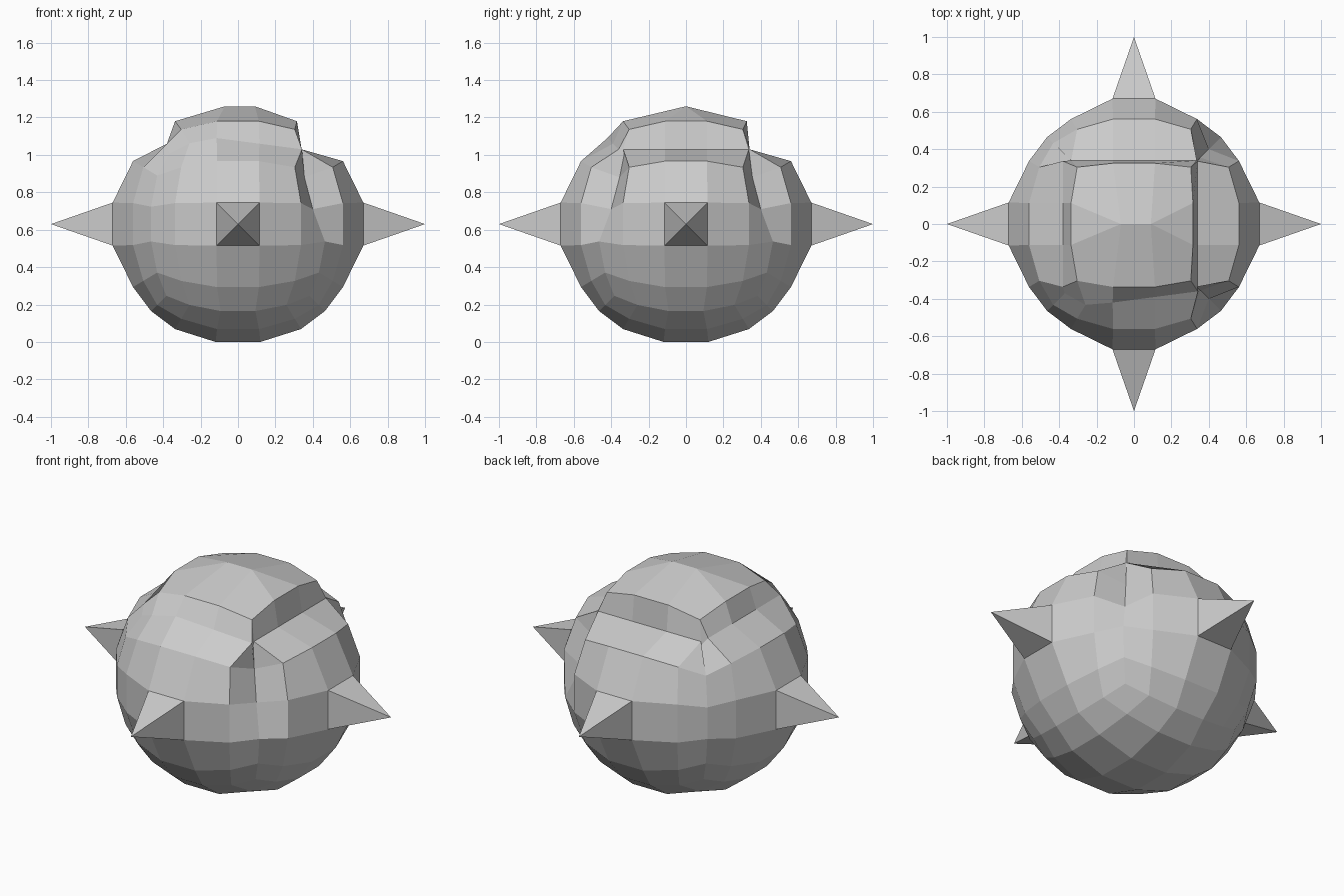
import bpy, bmesh, math
from mathutils import Vector, Matrix

if "Cube" in bpy.data.objects:
    bpy.data.objects.remove(bpy.data.objects["Cube"])

R, H = 0.664, 0.63   # ball radius and height of its centre


def add_object(name, bm):
    bmesh.ops.recalc_face_normals(bm, faces=bm.faces[:])
    me = bpy.data.meshes.new(name)
    bm.to_mesh(me)
    bm.free()
    ob = bpy.data.objects.new(name, me)
    bpy.context.collection.objects.link(ob)
    return ob


def near(a, b):
    return abs(a - b) < 0.05


def shape(c):
    """Map a point of the gridded cube onto the dented ball."""
    x, y, z = c
    s = sorted(abs(v) for v in c)
    p = c.normalized() * R
    # flat centre squares of the six sides
    if near(s[2], 1) and near(s[1], 0.2):
        if near(z, 1):                      # crown narrows to a ridge
            return Vector((0.01 + 0.4 * x, 0, 0.63))
        if near(z, -1):
            return Vector((0.6 * x, 0.6 * y, -0.63))
        return Vector([0.67 * v if near(abs(v), 1) else 0.575 * v for v in c])
    # valleys around the crown
    if near(z, 1):
        if near(abs(x), 1) and near(abs(y), 1):
            k = 0.33 if (x > 0 or y > 0) else 0.37
            return Vector((k * x, k * y, 0.375))
        if near(x, 1):
            return Vector((0.34, 0.56 * y, 0.40))
        if near(y, 1):
            return Vector((0.56 * x, 0.34, 0.40))
        if near(x, -1):
            return Vector((-0.38, 0.56 * y, 0.43))
        if near(y, -1) and x > -0.3:        # front valley deepens to the right
            t = (x + 0.2) / 1.2
            return Vector((0.57 * x, -0.42 + 0.09 * t, 0.46 - 0.09 * t))
        if near(s[0], 0.2):                 # shoulder of the crown
            p.z = 0.55
            if near(x, 0.6):
                p.x = 0.315
            if near(y, 0.6):
                p.y = 0.325
    # slits running down the right-hand corners
    if near(x, 1) and near(abs(y), 1) and 0 < z < 0.9:
        k = 0.355 if z > 0.4 else 0.40
        return Vector((k, k * y, 0.25 if z > 0.4 else 0.08))
    return p


# Ball body
bm = bmesh.new()
bmesh.ops.create_cube(bm, size=2)
bmesh.ops.subdivide_edges(bm, edges=bm.edges[:], cuts=4, use_grid_fill=True)
open_faces = [f for f in bm.faces
              if abs(f.calc_center_median().z) < 0.1
              and min(abs(f.calc_center_median().x), abs(f.calc_center_median().y)) < 0.1]
bmesh.ops.delete(bm, geom=open_faces, context='FACES')
for v in bm.verts:
    v.co = shape(v.co.copy()) + Vector((0, 0, H))
bmesh.ops.remove_doubles(bm, verts=bm.verts[:], dist=0.001)
add_object("ball_body", bm)

# Four pyramid spikes on the sides
for i, name in enumerate(("right", "back", "left", "front")):
    bm = bmesh.new()
    tip = bm.verts.new((1.0, 0, 0))
    base = [bm.verts.new((0.67, 0.115 * a, 0.115 * b))
            for a, b in ((-1, -1), (1, -1), (1, 1), (-1, 1))]
    for k in range(4):
        bm.faces.new((base[k], base[(k + 1) % 4], tip))
    m = Matrix.Translation((0, 0, H)) @ Matrix.Rotation(i * math.pi / 2, 4, 'Z')
    bmesh.ops.transform(bm, matrix=m, verts=bm.verts[:])
    add_object(name + "_spike", bm)
